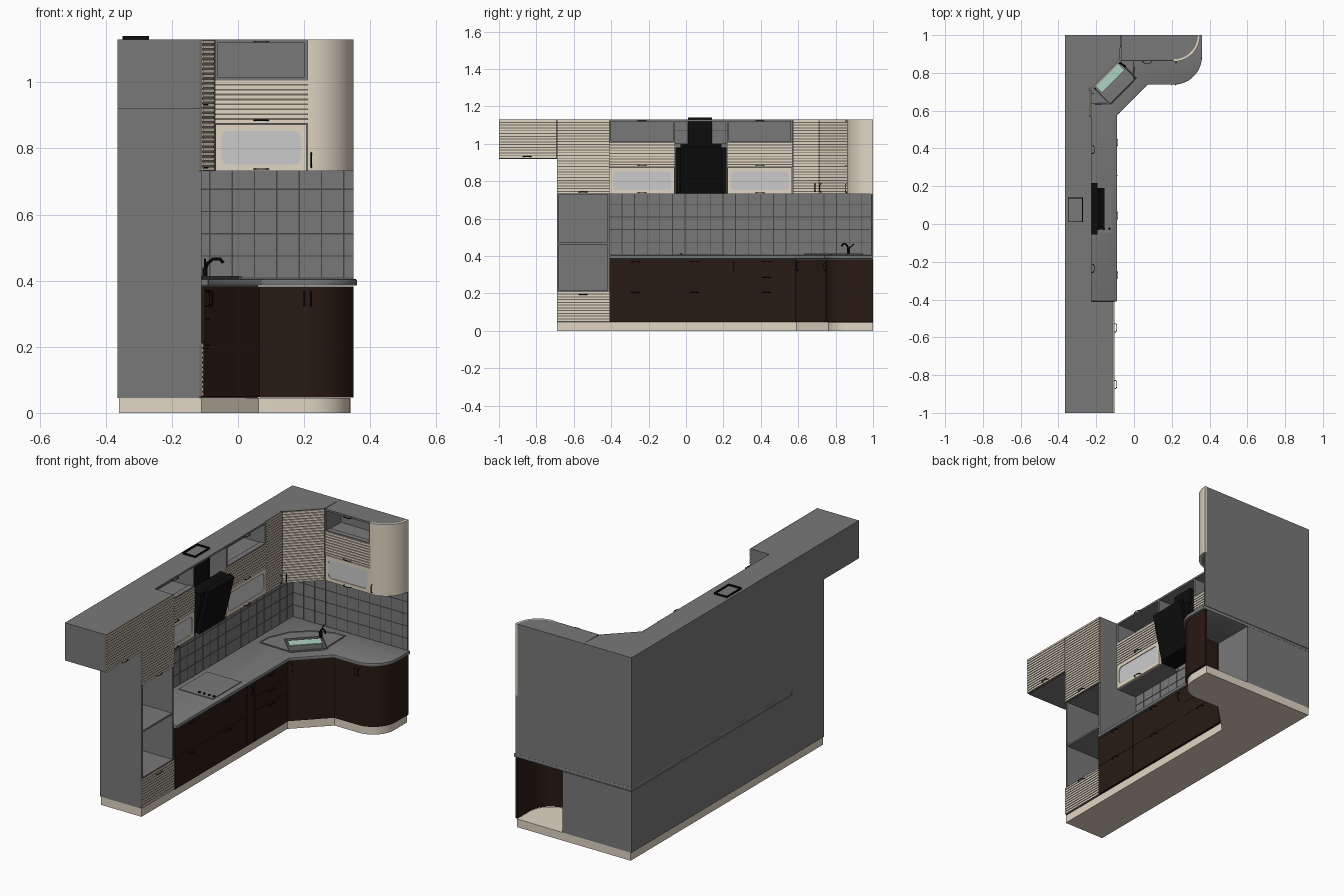
import bpy, bmesh, math
from mathutils import Matrix, Vector

if "Cube" in bpy.data.objects:
    bpy.data.objects.remove(bpy.data.objects["Cube"])

def mat(name, c):
    m = bpy.data.materials.new(name)
    m.diffuse_color = (*c, 1)
    m.use_nodes = True
    m.node_tree.nodes["Principled BSDF"].inputs["Base Color"].default_value = m.diffuse_color
    return m

BEIGE = mat("beige", (0.75, 0.67, 0.55))
GROOVE = mat("groove", (0.16, 0.14, 0.11))
BROWN = mat("dark_brown", (0.022, 0.010, 0.006))
BLACK = mat("black", (0.004, 0.004, 0.004))
GLASS = mat("frosted_glass", (0.75, 0.75, 0.75))
GREEN = mat("green_glass", (0.42, 0.65, 0.54))
GROUT = mat("grout", (0.06, 0.06, 0.06))
GREY = mat("dark_grey", (0.19, 0.19, 0.19))

def frame(x, y, deg):
    """Local axes of a cabinet front: s along the front, z up, d outwards."""
    a = math.radians(deg)
    u, n = Vector((math.cos(a), math.sin(a), 0)), Vector((math.sin(a), -math.cos(a), 0))
    m = Matrix((u, (0, 0, 1), n)).transposed().to_4x4()
    m.translation = (x, y, 0)
    return m

def finish(name, bm, m):
    bmesh.ops.recalc_face_normals(bm, faces=bm.faces)
    me = bpy.data.meshes.new(name)
    bm.to_mesh(me)
    bm.free()
    ob = bpy.data.objects.new(name, me)
    bpy.context.collection.objects.link(ob)
    me.materials.append(m)
    return ob

def boxes(name, F, items, m=GREY):
    """Boxes given as (s0, s1, z0, z1, d0, d1) in a frame."""
    bm = bmesh.new()
    for s0, s1, z0, z1, d0, d1 in items:
        M = F @ Matrix.Translation(((s0+s1)/2, (z0+z1)/2, (d0+d1)/2))
        bmesh.ops.create_cube(bm, size=1, matrix=M @ Matrix.Diagonal((s1-s0, z1-z0, d1-d0, 1)))
    return finish(name, bm, m)

def prism(name, pts, z0, z1, m=GREY, M=Matrix()):
    bm = bmesh.new()
    f = bm.faces.new([bm.verts.new(M @ Vector((*p, z0))) for p in pts])
    r = bmesh.ops.extrude_face_region(bm, geom=[f])
    off = M.to_3x3() @ Vector((0, 0, z1 - z0))
    bmesh.ops.translate(bm, verts=[v for v in r["geom"] if isinstance(v, bmesh.types.BMVert)], vec=off)
    return finish(name, bm, m)

def arc(cx, cy, r, a0, a1, n=14):
    return [(cx + r*math.cos(math.radians(a0+(a1-a0)*i/n)), cy + r*math.sin(math.radians(a0+(a1-a0)*i/n)))
            for i in range(n+1)]

def tube(name, pts, r, m=GREY, closed=False):
    cu = bpy.data.curves.new(name, 'CURVE')
    cu.dimensions = '3D'
    cu.bevel_depth, cu.bevel_resolution, cu.use_fill_caps = r, 2, True
    sp = cu.splines.new('POLY')
    sp.points.add(len(pts) - 1)
    for p, q in zip(sp.points, pts):
        p.co = (*q, 1)
    sp.use_cyclic_u = closed
    return to_mesh(bpy.data.objects.new(name, cu), m)

def to_mesh(src, m):
    """Bake a curve or a modified object into plain mesh."""
    name = src.name
    if not src.users_collection:
        bpy.context.collection.objects.link(src)
    dg = bpy.context.evaluated_depsgraph_get()
    me = bpy.data.meshes.new_from_object(src.evaluated_get(dg))
    bpy.data.objects.remove(src)
    ob = bpy.data.objects.new(name, me)
    bpy.context.collection.objects.link(ob)
    me.materials.clear()
    me.materials.append(m)
    return ob

def handle(F, s, z, vertical=False, w=0.022):
    prof = [(-w, 0), (-w, .008), (-w*.6, .014), (w*.6, .014), (w, .008), (w, 0)]
    tube("handle", [F @ Vector((s, z+a, d) if vertical else (s+a, z, d)) for a, d in prof], .002, BLACK)

def slats(name, F, s0, s1, z0, z1):
    boxes(name + "_backing", F, [(s0, s1, z0, z1, -.012, -.003)], GROOVE)
    n = round((z1 - z0) / .0145)
    p = (z1 - z0) / n
    boxes(name + "_slats", F, [(s0, s1, z0+i*p+.002, z0+(i+1)*p-.003, -.004, .001) for i in range(n)], BEIGE)

def glass_door(F, s0, s1, z0, z1):
    cu = bpy.data.curves.new("glass_door_frame", 'CURVE')
    cu.dimensions, cu.fill_mode, cu.extrude = '2D', 'BOTH', .006
    a, b, c, d, r = s0+.018, s1-.018, z0+.02, z1-.02, .02
    hole = (arc(a+r, c+r, r, 180, 270, 5) + arc(b-r, c+r, r, 270, 360, 5)
            + arc(b-r, d-r, r, 0, 90, 5) + arc(a+r, d-r, r, 90, 180, 5))
    for pts in ([(s0, z0), (s1, z0), (s1, z1), (s0, z1)], hole):
        sp = cu.splines.new('POLY')
        sp.points.add(len(pts) - 1)
        for p, q in zip(sp.points, pts):
            p.co = (*q, 0, 1)
        sp.use_cyclic_u = True
    ob = to_mesh(bpy.data.objects.new("glass_door_frame", cu), BEIGE)
    ob.matrix_world = F @ Matrix.Translation((0, 0, -.006))
    boxes("door_glass", F, [(a-.01, b+.01, c-.01, d+.01, -.009, -.004)], GLASS)

def upper_cabinet(F, s0, s1, depth):
    t = .01
    boxes("upper_cabinet", F, [(s0, s1, .732, 1.01, -depth, -.012), (s0, s1, 1.12, 1.13, -depth, 0),
          (s0, s0+t, 1.01, 1.12, -depth, 0), (s1-t, s1, 1.01, 1.12, -depth, 0),
          (s0+t, s1-t, 1.01, 1.12, -depth, -depth+.01), (s0, s1, 1.006, 1.014, -.03, 0)])
    slats("lift_door", F, s0, s1, .875, 1.008)
    glass_door(F, s0+.002, s1-.002, .732, .873)
    handle(F, (s0+s1)/2, .885)
    handle(F, (s0+s1)/2, .738)
    handle(F, (s0+s1)/2, 1.122)

WALL, BACK = frame(-.365, 0, 90), frame(0, 1, 0)
UP, UPB, UPC = frame(-.225, 0, 90), frame(0, .865, 0), frame(-.225, .71, 45)
TALL = frame(-.105, 0, 90)
LOW, LOWB, LOWC = frame(-.10, 0, 90), frame(0, .75, 0), frame(-.10, .585, 45)

# plinth
prism("plinth", [(-.36, -.69), (-.11, -.69), (-.11, .59), (.062, .76)] + arc(.21, .89, .13, -90, 0)
      + [(.34, 1), (-.36, 1)], 0, .045, BEIGE)

# base carcass, worktop and corner sink (all cut by the bowl)
carcass = prism("base_carcass", [(-.365, -.41), (-.113, -.41), (-.113, .59), (.06, .763), (.06, 1), (-.365, 1)], .045, .385)
worktop = prism("worktop", [(-.365, -.41), (-.09, -.41), (-.09, .577), (.072, .738)] + arc(.21, .888, .15, -90, 0)
                + [(.36, 1), (-.365, 1)], .385, .405)
bv = worktop.modifiers.new("edge", 'BEVEL')
bv.width, bv.segments = .004, 2
rim_pts = [(-.31, .64), (-.12, .635), (0, .755), (-.005, .945), (-.07, .945), (-.175, .90), (-.26, .82), (-.31, .71)]
rim = prism("sink_plate", rim_pts, .404, .409)
C = frame(-.11, .755, 45)
cutter = boxes("bowl_cutter", C, [(-.095, .095, .30, .45, -.07, .07)])
for ob in (carcass, worktop, rim):
    md = ob.modifiers.new("bowl", 'BOOLEAN')
    md.operation, md.object, md.solver = 'DIFFERENCE', cutter, 'EXACT'
    to_mesh(ob, GREY)
bpy.data.objects.remove(cutter)
tube("sink_rim", [(x, y, .409) for x, y in rim_pts], .004, GREY, True)
tube("bowl_rim", [C @ Vector(p) for p in ((-.097, .41, -.072), (.097, .41, -.072), (.097, .41, .072), (-.097, .41, .072))],
     .004, GREY, True)
boxes("cutting_board", C, [(-.085, .085, .402, .408, -.06, .0)], GREEN)
# tap
tube("tap_body", [(-.10, .87, .405), (-.10, .87, .44)], .008, BLACK)
tube("tap_spout", [(-.10, .87, .43), (-.092, .863, .453), (-.075, .852, .466), (-.055, .84, .466), (-.045, .834, .455)], .005, BLACK)
tube("tap_lever", [(-.10, .87, .44), (-.10, .90, .465)], .003, BLACK)

# hob with knobs
boxes("hob", LOW, [(-.05, .20, .405, .409, -.23, -.02)])
for i in range(4):
    tube("hob_knob", [(-.22+i*.03, -.025, .408), (-.22+i*.03, -.025, .414)], .007, BLACK)

# base doors and drawers
g = .0006
def doors(F, cells):
    boxes("base_fronts", F, [(a+g, b-g, c+g, d-g, -.013, 0) for a, b, c, d in cells], BROWN)
    boxes("front_backing", F, [(cells[0][0], cells[-1][1], .047, .383, -.0135, -.004)], BROWN)
doors(LOW, [(-.41, -.13, .047, .215), (-.41, -.13, .215, .383), (-.13, .22, .047, .215), (-.13, .22, .215, .383),
            (.22, .29, .047, .383), (.29, .57, .047, .215), (.29, .57, .215, .295), (.29, .57, .295, .383), (.57, .585, .047, .383)])
doors(LOWC, [(0, .233, .047, .383)])
doors(LOWB, [(.065, .21, .047, .383)])
prism("curved_base_door", arc(.21, .89, .14, -90, 0) + [(.35, 1), (.338, 1)] + arc(.21, .89, .128, 0, -90), .047, .383, BROWN)
for s, z in ((-.27, .205), (-.27, .37), (.045, .205), (.045, .37), (.43, .205), (.43, .285), (.43, .37)):
    handle(LOW, s, z)
handle(LOW, .255, .345, True)
handle(LOWC, .02, .345, True)
handle(LOWB, .2, .345, True)
handle(LOWB, .22, .345, True)

# tall end cabinet with two open niches, and the overhead box beside it
boxes("tall_cabinet", TALL, [(-.69, -.41, .045, .21, -.26, -.012), (-.69, -.41, .73, 1.13, -.26, -.012),
      (-.69, -.68, .21, .73, -.26, -.005), (-.42, -.41, .21, .73, -.26, -.005), (-.68, -.42, .21, .73, -.26, -.25),
      (-.68, -.42, .463, .473, -.25, -.008), (-.68, -.42, .208, .216, -.25, -.005)])
slats("tall_drawer", TALL, -.69, -.41, .05, .212)
slats("tall_door", TALL, -.69, -.41, .732, 1.13)
boxes("overhead_cabinet", TALL, [(-1, -.69, .92, 1.13, -.26, -.012)])
slats("overhead_door", TALL, -1, -.692, .922, 1.13)
handle(TALL, -.55, .195)
handle(TALL, -.55, .742)
handle(TALL, -.85, .932)

# upper cabinets
upper_cabinet(UP, -.41, -.06, .14)
upper_cabinet(UP, .22, .57, .14)
upper_cabinet(UPB, -.07, .21, .135)
prism("corner_cabinet", [(-.365, .57), (-.237, .57), (-.237, .715), (-.075, .877), (-.07, 1), (-.365, 1)], .732, 1.13)
slats("corner_side_panel", UP, .572, .71, .732, 1.13)
slats("corner_door", UPC, .002, .217, .732, 1.13)
handle(UP, .69, .765, True)
handle(UPC, .02, .765, True)
prism("curved_cabinet", arc(.21, 1, .128, -90, 0) + [(.21, 1)], .732, 1.13)
prism("curved_upper_door", arc(.21, 1, .14, -90, 0) + arc(.21, 1, .127, 0, -90), .732, 1.13, BEIGE)
handle(UPB, .222, .765, True)

# tiled splashback on both walls, continued up behind the hood
boxes("side_wall_panel", WALL, [(-.41, 1, .405, .732, 0, .006), (-.06, .22, .73, 1.13, 0, .006)])
boxes("back_wall_panel", BACK, [(-.365, .35, .405, .732, 0, .006)])
def tiles(name, F, s0, s1, z0, z1):
    p, out = .0675, []
    for i in range(math.ceil((s1-s0)/p - .01)):
        for j in range(math.ceil((z1-z0)/p - .01)):
            a, c = s0+i*p, z0+j*p
            out.append((a+.002, min(a+p-.002, s1), c+.002, min(c+p-.002, z1), .005, .010))
    boxes(name + "_grout", F, [(s0, s1, z0, z1, .004, .008)], GROUT)
    boxes(name, F, out)
tiles("side_tiles", WALL, -.41, .99, .407, .732)
tiles("hood_tiles", WALL, -.06, .22, .732, 1.115)
tiles("back_tiles", BACK, -.355, .35, .407, .732)

# cooker hood: cover plate, flue, body and slanted front
boxes("hood_cover", UP, [(-.06, .22, 1.12, 1.13, -.14, 0)])
boxes("hood_flue", WALL, [(.01, .14, .80, 1.14, .015, .019), (.01, .14, .80, 1.14, .091, .095),
      (.01, .014, .80, 1.14, .015, .095), (.136, .14, .80, 1.14, .015, .095)], BLACK)
H = Matrix(((1, 0, 0, 0), (0, 0, 1, 0), (0, 1, 0, 0), (0, 0, 0, 1)))
prism("hood_body", [(-.355, .76), (-.33, .735), (-.24, .735), (-.192, .93), (-.192, .975), (-.26, .98)], -.055, .217, BLACK, H)
prism("hood_front", [(-.235, .738), (-.215, .735), (-.155, .985), (-.18, 1.0)], -.03, .19, BLACK, H)

# smooth the rounded parts, keeping edges sharp
for ob in bpy.data.objects:
    ob.select_set(ob.type == 'MESH')
bpy.context.view_layer.objects.active = bpy.data.objects["plinth"]
bpy.ops.object.shade_smooth_by_angle(angle=math.radians(30))
